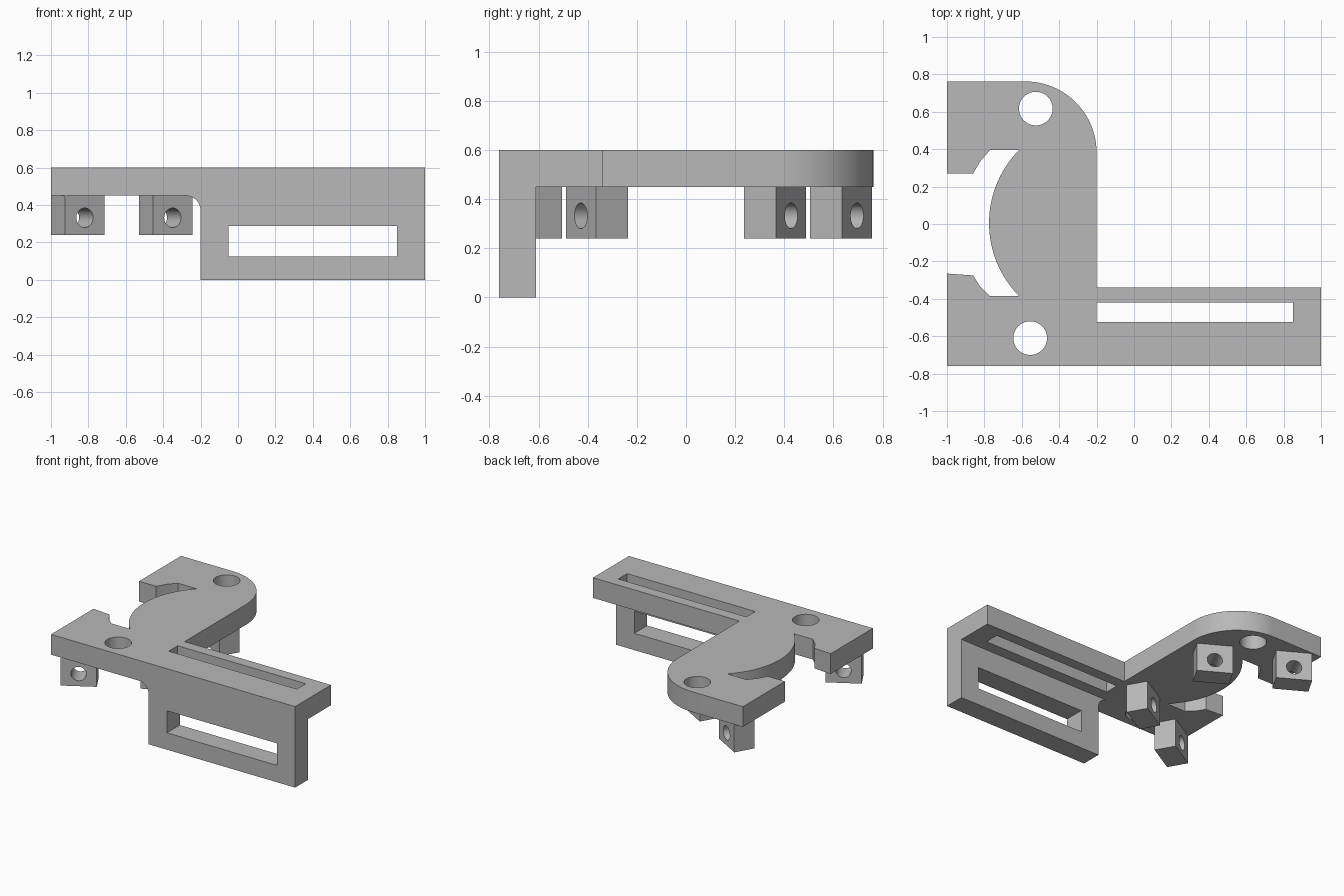
import bpy
from math import sin, cos, radians, atan2, hypot, pi

cube = bpy.data.objects.get("Cube")
if cube:
    bpy.data.objects.remove(cube, do_unlink=True)

grey = bpy.data.materials.new("plain grey")
grey.use_nodes = True
colour = (0.48, 0.48, 0.48, 1)
grey.diffuse_color = colour
grey.node_tree.nodes["Principled BSDF"].inputs["Base Color"].default_value = colour


def arc(cx, cy, r, start, end, steps):
    """Points along an arc, angles in radians."""
    angles = [start + (end - start) * i / steps for i in range(steps + 1)]
    return [(cx + r * cos(a), cy + r * sin(a)) for a in angles]


def circle(cx, cy, r, steps=48):
    return arc(cx, cy, r, 0, 2 * pi, steps)[:-1]


def rect(x0, x1, y0, y1):
    return [(x0, y0), (x1, y0), (x1, y1), (x0, y1)]


def extrude_profile(name, loops, thickness, location, rotation=(0, 0, 0)):
    """Flat outline with holes, extruded about its own plane."""
    curve = bpy.data.curves.new(name, 'CURVE')
    curve.dimensions = '2D'
    curve.fill_mode = 'BOTH'
    curve.extrude = thickness / 2
    for loop in loops:
        spline = curve.splines.new('POLY')
        spline.points.add(len(loop) - 1)
        for point, (x, y) in zip(spline.points, loop):
            point.co = (x, y, 0, 1)
        spline.use_cyclic_u = True
    curve.materials.append(grey)
    obj = bpy.data.objects.new(name, curve)
    bpy.context.collection.objects.link(obj)
    obj.location = location
    obj.rotation_euler = rotation
    bpy.ops.object.select_all(action='DESELECT')
    obj.select_set(True)
    bpy.context.view_layer.objects.active = obj
    bpy.ops.object.convert(target='MESH')
    obj = bpy.context.view_layer.objects.active
    obj.name = name
    bpy.ops.object.shade_smooth_by_angle(angle=radians(30))
    return obj


# Top plate: L shape with rounded back corner and a curved side opening
bow_x, bow_y, bow_r = -0.22, 0.005, 0.555
bow = atan2(0.39, -0.395)
outline = [(-1, -0.76), (1, -0.76), (1, -0.34), (-0.2, -0.34)]
outline += arc(-0.58, 0.382, 0.38, 0, pi / 2, 24)
outline += [(-1, 0.762), (-1, 0.27), (-0.86, 0.27), (-0.822, 0.335), (-0.77, 0.395)]
outline += arc(bow_x, bow_y, bow_r, bow, 2 * pi - bow, 40)
outline += [(-0.77, -0.385), (-0.822, -0.335), (-0.86, -0.275), (-1, -0.265)]
extrude_profile("top_plate", [
    outline,
    circle(-0.525, 0.617, 0.09),
    circle(-0.555, -0.61, 0.09),
    rect(-0.2, 0.85, -0.525, -0.42),
], 0.15, (0, 0, 0.525))

# Front wall: slotted, with a fillet running up to the plate
wall = [(-0.2, 0), (1, 0), (1, 0.45)]
wall += arc(-0.28, 0.37, 0.08, pi / 2, 0, 12)
extrude_profile("front_wall", [wall, rect(-0.05, 0.85, 0.125, 0.288)],
                0.15, (0, -0.685, 0), (pi / 2, 0, 0))

# Four drilled lugs under the plate, mirrored front to back
for end, side in (("front", -1), ("back", 1)):
    for place, x, y in (("outer", -0.857, 0.631), ("inner", -0.387, 0.363)):
        extrude_profile(f"{end}_{place}_lug",
                        [rect(-0.1225, 0.1225, 0.24, 0.45), circle(0, 0.332, 0.052, 32)],
                        0.15, (x, side * y, 0), (pi / 2, 0, -side * radians(30)))
